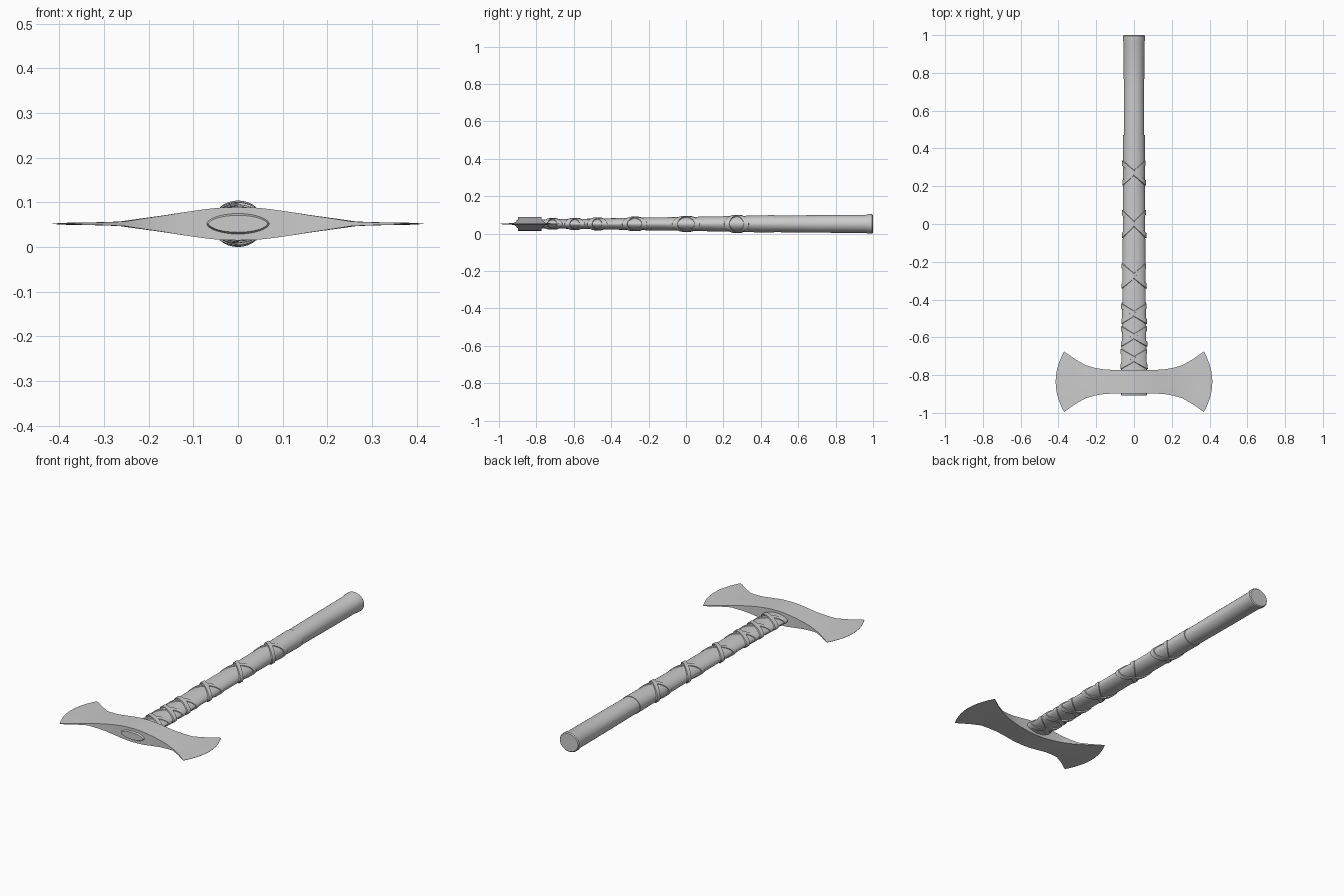
import bpy, bmesh, math

if "Cube" in bpy.data.objects:
    bpy.data.objects.remove(bpy.data.objects["Cube"])

CZ = 0.052       # height of the axe's mid-plane
HEAD_Y = -0.835  # head centre along the handle
N = 32


def finish(name, bm, angle=35):
    bmesh.ops.recalc_face_normals(bm, faces=bm.faces)
    me = bpy.data.meshes.new(name)
    bm.to_mesh(me)
    bm.free()
    ob = bpy.data.objects.new(name, me)
    bpy.context.collection.objects.link(ob)
    bpy.ops.object.select_all(action='DESELECT')
    ob.select_set(True)
    bpy.context.view_layer.objects.active = ob
    bpy.ops.object.shade_smooth_by_angle(angle=math.radians(angle))
    return ob


def bridge(bm, a, b):
    n = len(a)
    for i in range(n):
        bm.faces.new((a[i], a[(i + 1) % n], b[(i + 1) % n], b[i]))


def section(y, rx, rz, sharp):
    # oval; sharp > 0 pinches the sides into a lens
    pts = []
    for i in range(N):
        t = 2 * math.pi * i / N
        s = math.sin(t)
        pts.append((rx * math.cos(t), y, CZ + rz * s * abs(s) ** sharp))
    return pts


def loft(name, stations):
    bm = bmesh.new()
    rings = [[bm.verts.new(p) for p in section(*s)] for s in stations]
    for a, b in zip(rings, rings[1:]):
        bridge(bm, a, b)
    bm.faces.new(rings[0])
    bm.faces.new(rings[-1])
    return finish(name, bm)


# Wooden handle with a flared butt and an oval tip through the head
loft("handle", [
    (1.0, .054, .047, 0), (.995, .058, .052, 0), (.975, .058, .052, 0),
    (.96, .055, .048, 0), (.7, .054, .047, 0), (.46, .053, .044, 0),
    (0, .055, .033, .1), (-.4, .058, .027, .15), (-.75, .068, .021, .15),
    (-.9, .07, .023, .15), (-.907, .066, .019, .15)])

# Grip sleeve covering the handle up to the head
SLEEVE = [(.47, .057, .047, .05), (.25, .057, .042, .1), (0, .059, .037, .12),
          (-.28, .061, .033, .15), (-.5, .063, .028, .15),
          (-.7, .066, .025, .15), (-.78, .067, .024, .15)]
loft("grip_sleeve", SLEEVE)


def sleeve_at(y):
    for a, b in zip(SLEEVE, SLEEVE[1:]):
        if y >= b[0]:
            f = (a[0] - y) / (a[0] - b[0])
            return [p + (q - p) * f for p, q in zip(a[1:], b[1:])]
    return SLEEVE[-1][1:]


def strap(name, y0, k, lift):
    # flat band around the sleeve, slanted so two bands cross on top
    bm = bmesh.new()
    loops = []
    for off, h in ((-.015, -.003), (-.013, lift), (.013, lift), (.015, -.003)):
        loop = []
        for i in range(N):
            t = 2 * math.pi * i / N
            y = y0 + k * math.cos(t) + off
            rx, rz, sharp = sleeve_at(y)
            s = math.sin(t)
            loop.append(bm.verts.new(((rx + h) * math.cos(t), y,
                                      CZ + (rz + h) * s * abs(s) ** sharp)))
        loops.append(loop)
    for a, b in zip(loops, loops[1:] + loops[:1]):
        bridge(bm, a, b)
    return finish(name, bm)


# Crossed leather straps
for i, (y, k) in enumerate([(.27, .052), (0, .06), (-.275, .053),
                            (-.475, .04), (-.595, .04), (-.715, .04)]):
    strap(f"strap_{i}_left", y, k, .004)
    strap(f"strap_{i}_right", y, -k, .006)

# Double-bladed head: x, half height, half thickness, edge bulge
half = [(0, .0625, .037, 0), (.04, .0625, .036, 0), (.07, .063, .033, 0),
        (.12, .063, .026, 0), (.165, .066, .0185, .003), (.21, .074, .012, .006),
        (.255, .087, .005, .01), (.31, .118, .003, .02),
        (.345, .143, .0025, .034), (.37, .16, .0006, .045)]
stations = [(-x, h, t, -b) for x, h, t, b in half[:0:-1]] + half
V = [-1 + i / 5 for i in range(11)]
bm = bmesh.new()
rings = []
for x, h, t, b in stations:
    ring = []
    for side, vs in ((1, V), (-1, V[::-1])):
        for v in vs:
            ring.append(bm.verts.new((x + b * (1 - v * v), HEAD_Y + h * v,
                                      CZ + side * t)))
    rings.append(ring)
for a, b in zip(rings, rings[1:]):
    bridge(bm, a, b)
n = len(V)
for r in (rings[0], rings[-1]):      # close the thin cutting edges
    for i in range(n - 1):
        bm.faces.new((r[i], r[i + 1], r[2 * n - 2 - i], r[2 * n - 1 - i]))
finish("axe_head", bm, 30)
